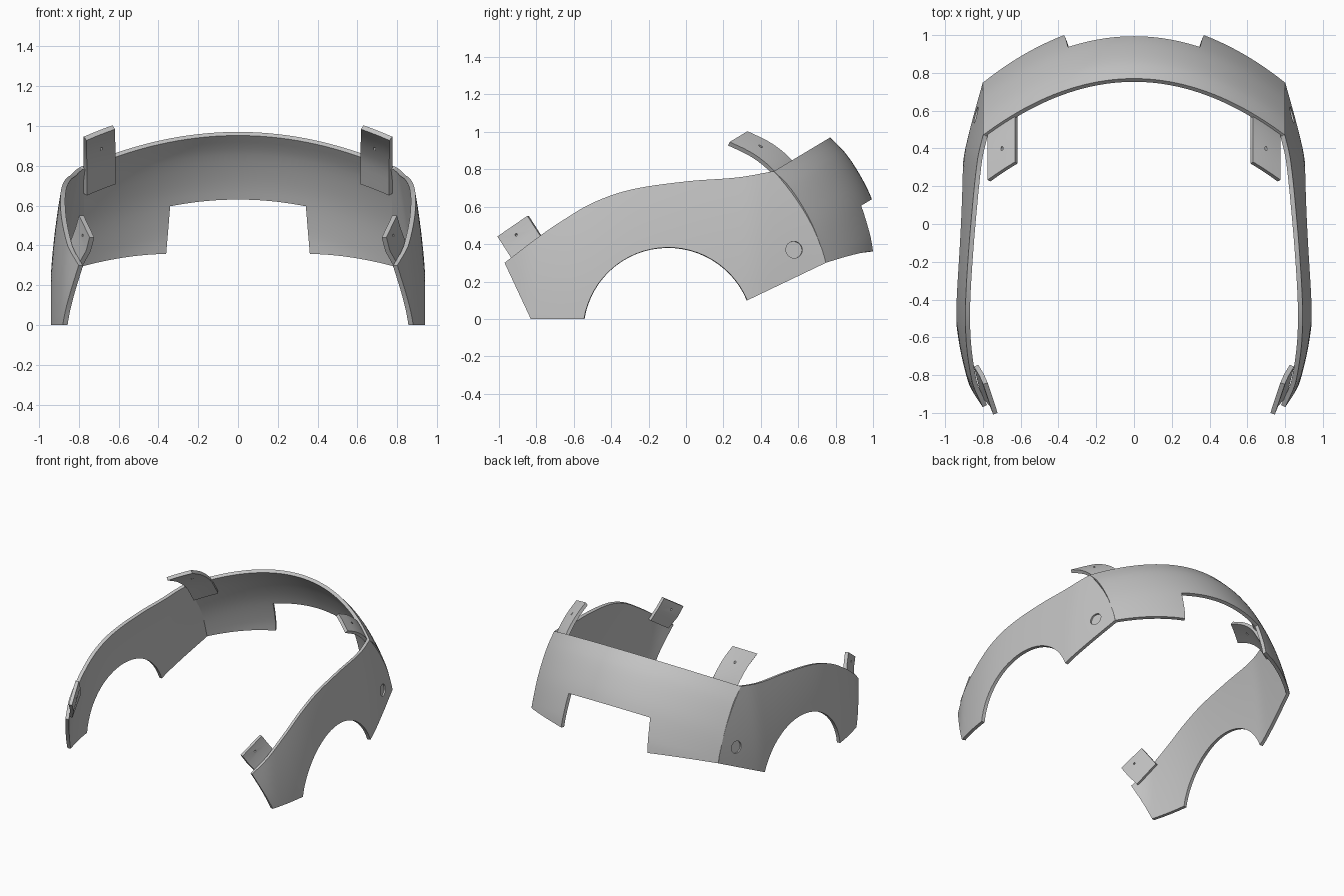
import bpy, bmesh, math
from mathutils import Vector

if "Cube" in bpy.data.objects:
    bpy.data.objects.remove(bpy.data.objects["Cube"])

grey = bpy.data.materials.new("plain_grey")
grey.use_nodes = True
grey.diffuse_color = (0.55, 0.55, 0.55, 1)
grey.node_tree.nodes["Principled BSDF"].inputs["Base Color"].default_value = grey.diffuse_color

THICK = 0.025


def lerp(a, b, t):
    return a + (b - a) * t


def curve(keys, t):
    """Smooth curve value at t through sorted (key, value) pairs."""
    last = len(keys) - 1

    def slope(i):
        a, b = keys[max(i - 1, 0)], keys[min(i + 1, last)]
        return (b[1] - a[1]) / (b[0] - a[0])
    i = max([k for k in range(last) if keys[k][0] <= t] or [0])
    (t0, v0), (t1, v1) = keys[i], keys[i + 1]
    w = t1 - t0
    s = (t - t0) / w
    return ((1 + 2 * s) * (1 - s) ** 2 * v0 + s * (1 - s) ** 2 * w * slope(i)
            + s * s * (3 - 2 * s) * v1 + s * s * (s - 1) * w * slope(i + 1))


def sheet(name, patches, offset=-1, mirrored=True, cutter=None):
    """Thickened sheet made of (function, columns, rows) patches."""
    bm = bmesh.new()
    for func, nu, nv in patches:
        g = [[bm.verts.new(func(i / nu, j / nv)) for j in range(nv + 1)] for i in range(nu + 1)]
        for i in range(nu):
            for j in range(nv):
                bm.faces.new((g[i][j], g[i + 1][j], g[i + 1][j + 1], g[i][j + 1]))
    bmesh.ops.remove_doubles(bm, verts=bm.verts, dist=0.0005)
    me = bpy.data.meshes.new(name)
    bm.to_mesh(me)
    bm.free()
    me.materials.append(grey)
    ob = bpy.data.objects.new(name, me)
    bpy.context.collection.objects.link(ob)
    solid = ob.modifiers.new("thickness", 'SOLIDIFY')
    solid.thickness, solid.offset = THICK, offset
    if cutter:
        cut = ob.modifiers.new("recess", 'BOOLEAN')
        cut.object, cut.operation, cut.solver = cutter, 'DIFFERENCE', 'EXACT'
    if mirrored:
        ob.modifiers.new("mirror", 'MIRROR').use_mirror_merge = False
    bpy.ops.object.select_all(action='DESELECT')
    ob.select_set(True)
    bpy.context.view_layer.objects.active = ob
    bpy.ops.object.convert(target='MESH')
    bpy.ops.object.shade_smooth_by_angle(angle=math.radians(30))
    if cutter:
        bpy.data.objects.remove(cutter)
    return ob


def round_cutter(name, centre, normal, radius, depth):
    bpy.ops.mesh.primitive_cylinder_add(vertices=32, radius=radius, depth=depth, location=centre)
    ob = bpy.context.object
    ob.name = name
    ob.rotation_euler = Vector(normal).to_track_quat('Z', 'Y').to_euler()
    ob.hide_render = True
    return ob


# Side panels: plan bulge, top edge and wheel arch
PLAN = [(-0.97, 0.812), (-0.83, 0.88), (-0.53, 0.94), (-0.2, 0.945),
        (0.33, 0.906), (0.47, 0.88), (0.75, 0.812)]
TOP = [(-0.97, 0.30), (-0.8, 0.43), (-0.67, 0.52), (-0.5, 0.62), (-0.3, 0.69),
       (0.0, 0.735), (0.28, 0.757), (0.47, 0.79)]


def side_x(y, z):
    return curve(PLAN, y) - 0.13 * z * z


def side_patch(y0, y1, lower, bow=0):
    def func(u, v):
        ty = lerp(y0, y1, u)
        by, bz = lower(u)
        y = lerp(by, ty, v) + bow * u * u * 4 * v * (1 - v)
        z = lerp(bz, curve(TOP, ty), v)
        return side_x(y, z), y, z
    return func


def arch(u):
    a = math.radians(lerp(170.5, 22.4, u))
    return -0.095 + 0.457 * math.cos(a), -0.075 + 0.457 * math.sin(a)


arch_start, arch_end = arch(0), arch(1)
spot = Vector((side_x(0.578, 0.37), 0.578, 0.37))
sheet("side_panels", [
    (side_patch(-0.97, -0.72, lambda u: (lerp(-0.83, arch_start[0], u), lerp(0, arch_start[1], u))), 6, 12),
    (side_patch(-0.72, 0.14, arch), 28, 12),
    (side_patch(0.14, 0.47, lambda u: (lerp(arch_end[0], 0.748, u), lerp(arch_end[1], 0.30, u)), 0.04), 10, 12),
], cutter=round_cutter("recess_cutter", spot, (1, 0.22, 0.1), 0.045, 0.024))

# Rear panel: one profile carried along a bow, with a notch in the lower edge
PROFILE = [(0.22, 0.764), (0.30, 0.748), (0.47, 0.69), (0.59, 0.63), (0.71, 0.55), (0.79, 0.47)]
SEAM, NOTCH, NOTCH_TOP = 0.80, 0.35, 0.46


def bowed(x, y, z):
    k = 1 - (x / SEAM) ** 2
    return x, y + 0.30 * k, z + 0.18 * k


def rear_upper(x0, x1):
    def func(u, v):
        z = lerp(NOTCH_TOP, 0.79, v)
        return bowed(lerp(x0, x1, u), curve(PROFILE, z), z)
    return func


def rear_lower(sign):
    def func(u, v):
        s = u if sign < 0 else 1 - u
        x = lerp(NOTCH + 0.02 * (1 - v), SEAM, s)
        z = lerp(lerp(0.22, 0.30, s), NOTCH_TOP, v)
        return bowed(sign * x, curve(PROFILE, z), z)
    return func


sheet("rear_panel", [
    (rear_upper(SEAM, NOTCH), 12, 10),
    (rear_upper(NOTCH, -NOTCH), 18, 10),
    (rear_upper(-NOTCH, -SEAM), 12, 10),
    (rear_lower(1), 12, 6),
    (rear_lower(-1), 12, 6),
], mirrored=False)

# Rear tabs: curved strips reaching forward from under the rear panel
STRIP_Y = [(0, 0.54), (0.25, 0.465), (0.5, 0.40), (0.75, 0.32), (1, 0.215)]
STRIP_Z = [(0, 0.65), (0.25, 0.765), (0.5, 0.83), (0.75, 0.885), (1, 0.935)]
sheet("rear_tabs", [(lambda u, v: bowed(lerp(0.775, 0.63, u), curve(STRIP_Y, v), curve(STRIP_Z, v)), 4, 12)],
      cutter=round_cutter("rear_pin_cutter", (0.705, 0.39, 0.94), (0.3, -0.45, 0.85), 0.007, 0.2))

# Front tabs: bent plates rising from inside the side panels
FOLD = [((0.785, -0.905, 0.29), (0.825, -0.745, 0.40)),
        ((0.74, -0.955, 0.37), (0.795, -0.795, 0.48)),
        ((0.722, -1.0, 0.44), (0.775, -0.84, 0.55))]


def front_tab(u, v):
    a, b = FOLD[round(v * 2)]
    return Vector(a).lerp(Vector(b), u)


sheet("front_tabs", [(front_tab, 1, 2)], offset=1,
      cutter=round_cutter("front_pin_cutter", (0.757, -0.9, 0.445), (1, -0.3, 0.2), 0.007, 0.15))
